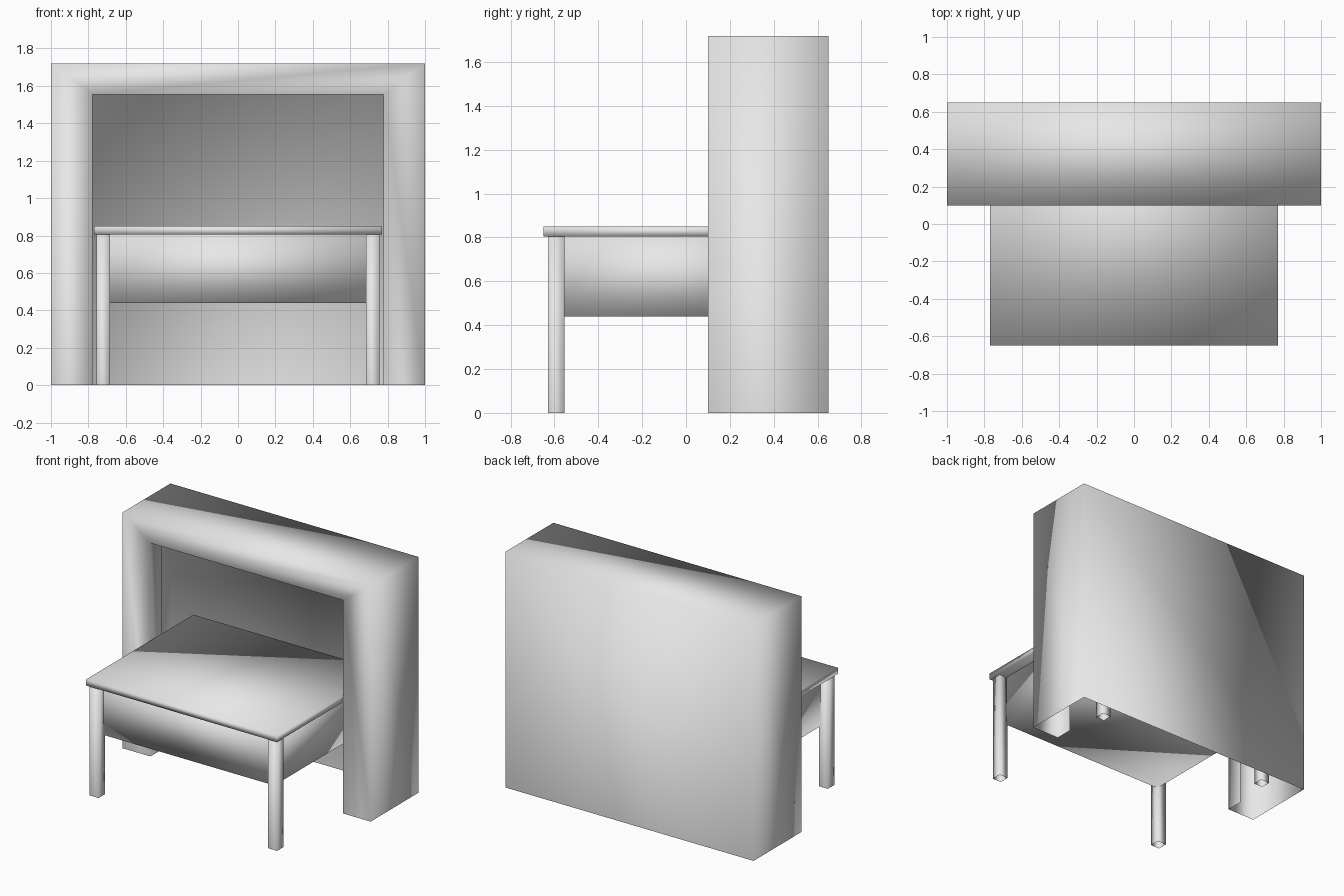
import bpy
import bmesh

cube = bpy.data.objects.get("Cube")
if cube:
    bpy.data.objects.remove(cube, do_unlink=True)

# One plain grey for everything
grey = bpy.data.materials.new("plain_grey")
grey.use_nodes = True
colour = (0.8, 0.8, 0.8, 1)
grey.diffuse_color = colour
grey.node_tree.nodes["Principled BSDF"].inputs["Base Color"].default_value = colour


def finish(bm, name):
    """Turn a bmesh into a soft-shaded grey object."""
    for f in bm.faces:
        f.smooth = True
    mesh = bpy.data.meshes.new(name)
    bm.to_mesh(mesh)
    bm.free()
    mesh.materials.append(grey)
    obj = bpy.data.objects.new(name, mesh)
    bpy.context.collection.objects.link(obj)
    return obj


def box(name, lo, hi, open_bottom=False):
    bm = bmesh.new()
    bmesh.ops.create_cube(bm, size=1)
    for v in bm.verts:
        v.co = [lo[i] if v.co[i] < 0 else hi[i] for i in range(3)]
    bm.normal_update()
    if open_bottom:
        under = [f for f in bm.faces if f.normal.z < -0.9]
        bmesh.ops.delete(bm, geom=under, context='FACES_ONLY')
    return finish(bm, name)


def arch_row(bm, half_width, height, y):
    """Four points of an upside-down U standing on the ground."""
    points = [(-half_width, 0), (-half_width, height), (half_width, height), (half_width, 0)]
    return [bm.verts.new((x, y, z)) for x, z in points]


# Hollow surround: short inner lip, front border, outer sides, back panel
FRONT, BACK, TOP = 0.10, 0.65, 1.72
bm = bmesh.new()
rows = [arch_row(bm, 0.777, 1.555, FRONT + 0.13),
        arch_row(bm, 0.777, 1.555, FRONT),
        arch_row(bm, 1.0, TOP, FRONT),
        arch_row(bm, 1.0, TOP, BACK)]
for a, b in zip(rows, rows[1:]):
    for i in range(3):
        bm.faces.new((a[i], a[i + 1], b[i + 1], b[i]))
bm.faces.new(rows[-1])
bmesh.ops.recalc_face_normals(bm, faces=bm.faces)
back_face = max(bm.faces, key=lambda f: f.calc_center_median().y)
if back_face.normal.y < 0:
    bmesh.ops.reverse_faces(bm, faces=bm.faces)
finish(bm, "surround")

# Table top and the deep box below it
box("table_top", (-0.77, -0.65, 0.805), (0.77, 0.585, 0.85))
box("drawer_box", (-0.695, -0.575, 0.44), (0.695, 0.51, 0.805))

# Four hollow legs
for side, x in (("right", -0.72), ("left", 0.72)):
    for end, y in (("front", -0.592), ("back", 0.527)):
        box(f"{end}_{side}_leg", (x - 0.036, y - 0.037, 0),
            (x + 0.036, y + 0.037, 0.805), open_bottom=True)
